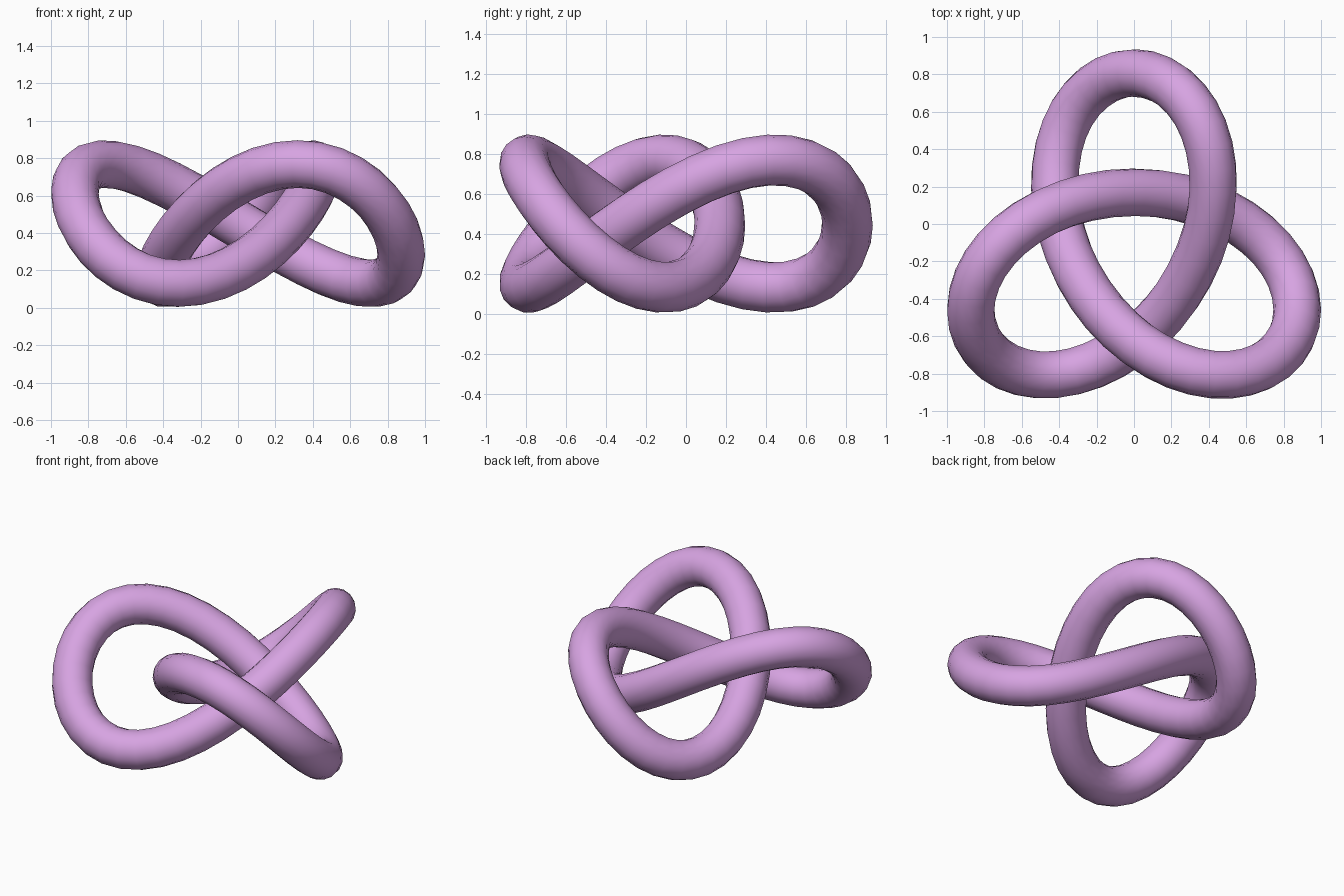
import bpy
from math import sin, cos, pi

if "Cube" in bpy.data.objects:
    bpy.data.objects.remove(bpy.data.objects["Cube"])

S = 0.319       # knot scale
TUBE = 0.1276   # tube radius
STEPS = 80

# Centreline of the trefoil knot
curve = bpy.data.curves.new("knot_tube", 'CURVE')
curve.dimensions = '3D'
curve.bevel_depth = TUBE
curve.bevel_resolution = 6
path = curve.splines.new('POLY')
path.points.add(STEPS - 1)
path.use_cyclic_u = True
path.use_smooth = True
for i, p in enumerate(path.points):
    t = 2 * pi * i / STEPS
    p.co = (S * (sin(t) + 2 * sin(2 * t)),
            S * (2 * cos(2 * t) - cos(t)) - 0.1495,
            0.45 - S * sin(3 * t), 1)

knot = bpy.data.objects.new("knot_tube", curve)
bpy.context.collection.objects.link(knot)

# Turn the tube into a smooth mesh
bpy.context.view_layer.objects.active = knot
knot.select_set(True)
bpy.ops.object.convert(target='MESH')
knot = bpy.context.object
knot.name = "knot_tube"
bpy.ops.object.shade_smooth()

# Soft lilac colour
mat = bpy.data.materials.new("lilac")
mat.diffuse_color = (0.68, 0.37, 0.76, 1)
mat.use_nodes = True
mat.node_tree.nodes["Principled BSDF"].inputs["Base Color"].default_value = mat.diffuse_color
knot.data.materials.clear()
knot.data.materials.append(mat)
